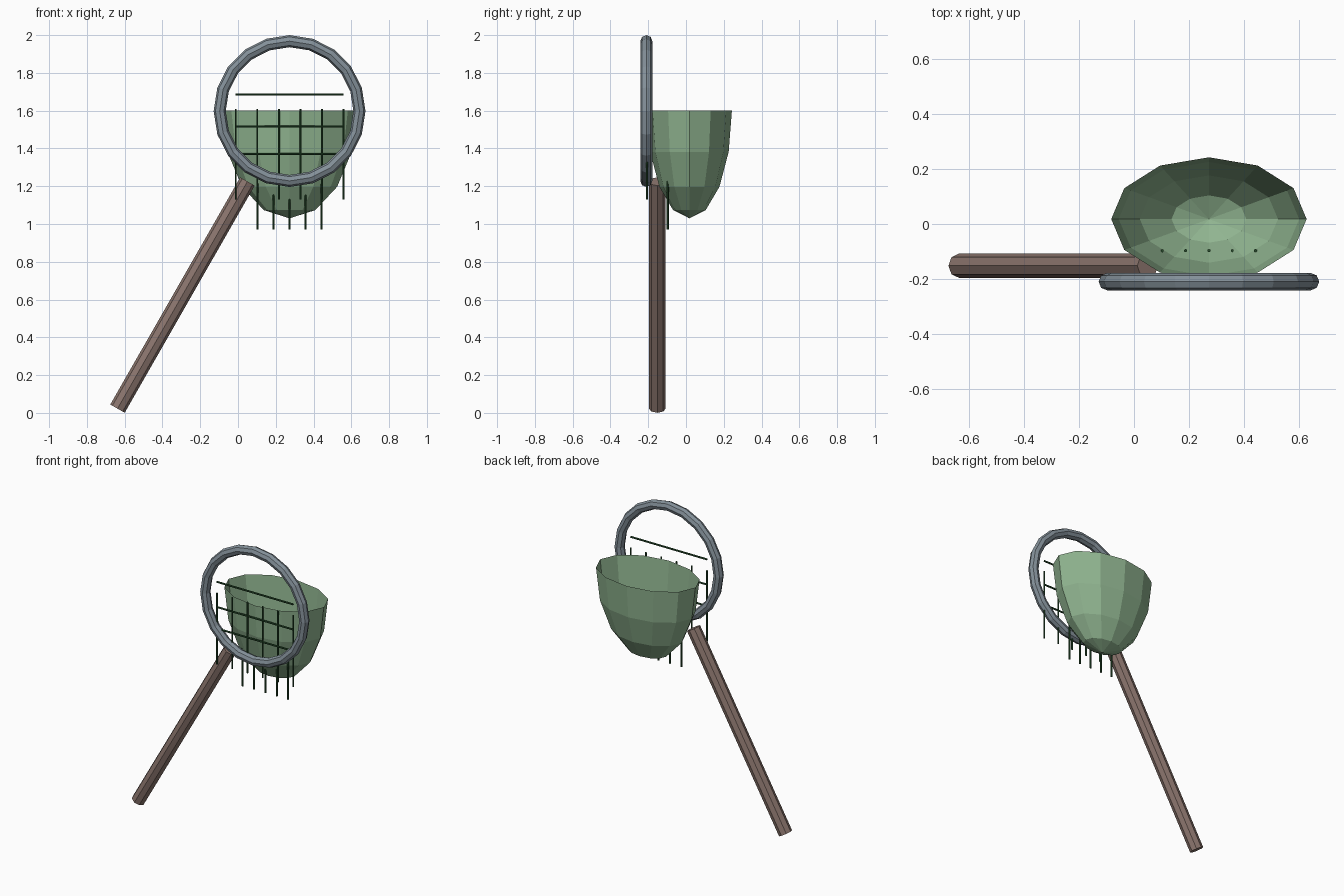
import bpy, bmesh, math
from mathutils import Vector

if "Cube" in bpy.data.objects:
    bpy.data.objects.remove(bpy.data.objects["Cube"])

CX = 0.273          # centre line of the hoop and basket


def material(name, rgb):
    m = bpy.data.materials.new(name)
    m.diffuse_color = (*rgb, 1)
    m.use_nodes = True
    m.node_tree.nodes["Principled BSDF"].inputs["Base Color"].default_value = m.diffuse_color
    return m


wood = material("wood", (0.26, 0.18, 0.155))
metal = material("metal", (0.23, 0.28, 0.32))
mesh_green = material("basket_green", (0.28, 0.46, 0.28))
cord_green = material("cord_green", (0.02, 0.075, 0.025))


def rod(name, a, b, radius, sides, mat):
    a, b = Vector(a), Vector(b)
    d = b - a
    bpy.ops.mesh.primitive_cylinder_add(vertices=sides, radius=radius, depth=d.length,
                                        location=(a + b) / 2)
    ob = bpy.context.object
    ob.rotation_euler = (0, math.atan2(d.x, d.z), 0)
    ob.name = name
    ob.data.materials.append(mat)
    return ob


# Slanted handle
rod("handle", (-0.638, -0.152, 0.0225), (0.05, -0.152, 1.225), 0.044, 8, wood)

# Hoop facing the front
bpy.ops.mesh.primitive_torus_add(major_radius=0.37, minor_radius=0.032, major_segments=20,
                                 minor_segments=8, location=(CX, -0.21, 1.598),
                                 rotation=(math.pi / 2, 0, 0))
hoop = bpy.context.object
hoop.name = "hoop"
hoop.data.materials.append(metal)

# Open basket: lower half of a stretched sphere
bm = bmesh.new()
bmesh.ops.create_uvsphere(bm, u_segments=12, v_segments=8, radius=1)
bmesh.ops.delete(bm, geom=[v for v in bm.verts if v.co.z > 0.01], context='VERTS')
bmesh.ops.scale(bm, vec=(0.356, 0.225, 0.57), verts=bm.verts)
me = bpy.data.meshes.new("basket")
bm.to_mesh(me)
bm.free()
basket = bpy.data.objects.new("basket", me)
basket.location = (CX, 0.018, 1.6)
me.materials.append(mesh_green)
bpy.context.collection.objects.link(basket)

# Upright cords across the hoop
for i in range(6):
    x = CX - 0.285 + 0.114 * i
    rod(f"upright_cord_{i + 1}", (x, -0.207, 1.13), (x, -0.207, 1.61), 0.006, 6, cord_green)

# Level cords across the hoop
for i, z in enumerate((1.37, 1.515, 1.685)):
    rod(f"level_cord_{i + 1}", (CX - 0.285, -0.207, z), (CX + 0.285, -0.207, z),
        0.006, 6, cord_green)

# Short cords hanging through the bottom of the basket
for i in range(5):
    x = CX + 0.085 * (i - 2)
    rod(f"hanging_cord_{i + 1}", (x, -0.097, 0.97), (x, -0.097, 1.23), 0.006, 6, cord_green)
